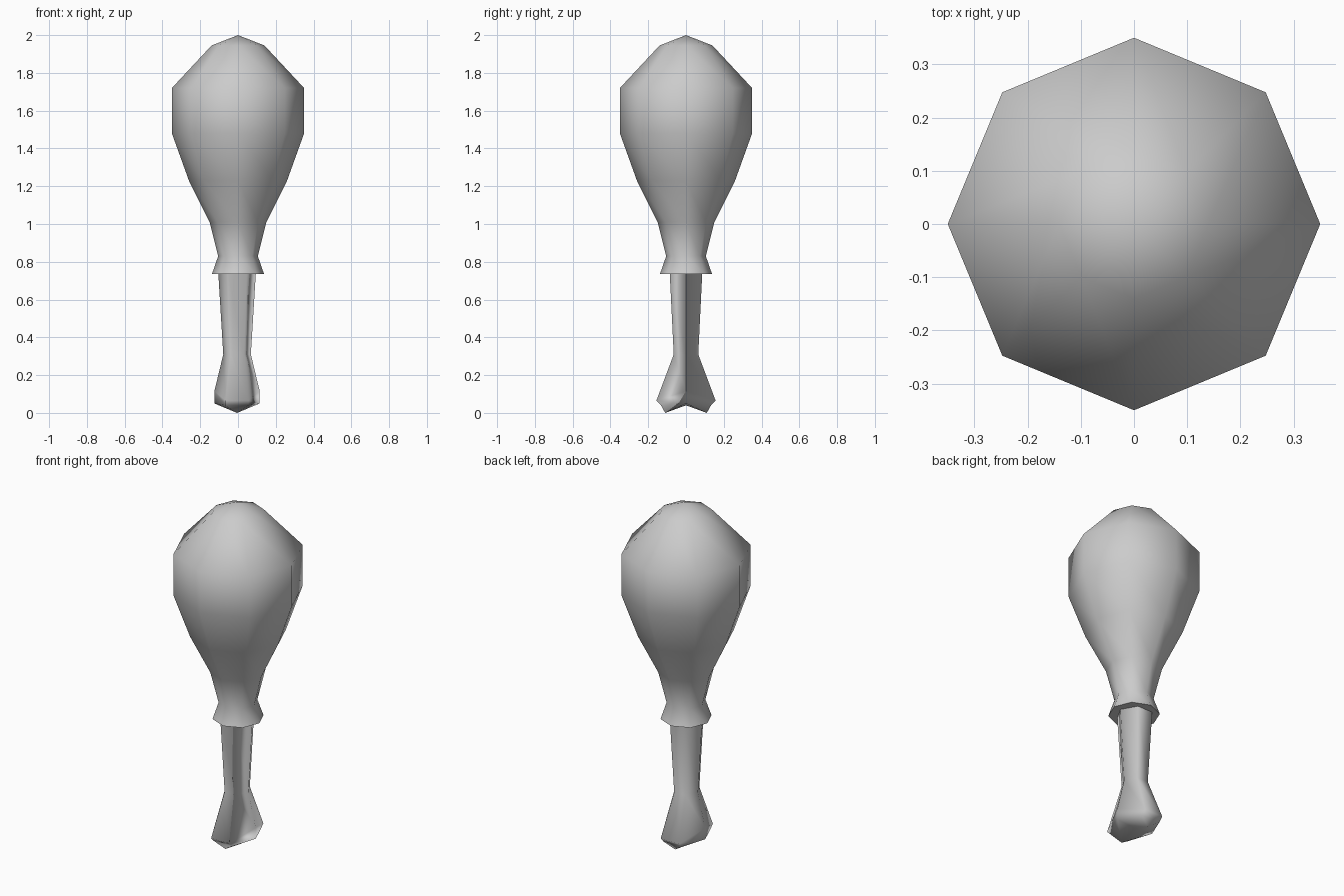
import bpy
import bmesh
from math import cos, sin, pi, radians

cube = bpy.data.objects.get("Cube")
if cube:
    bpy.data.objects.remove(cube, do_unlink=True)

grey = bpy.data.materials.new("plain_grey")
grey.use_nodes = True
COLOUR = (0.6, 0.6, 0.6, 1)
grey.diffuse_color = COLOUR
grey.node_tree.nodes["Principled BSDF"].inputs["Base Color"].default_value = COLOUR


def ring(bm, sides, rx, ry, z_axis, z_side=None, x=0.0):
    """Ring of vertices; those off the x axis may sit at their own height."""
    verts = []
    for i in range(sides):
        a = 2 * pi * i / sides
        off_axis = z_side is not None and abs(sin(a)) > 0.1
        z = z_side if off_axis else z_axis
        verts.append(bm.verts.new((x + rx * cos(a), ry * sin(a), z)))
    return verts


def bridge(bm, upper, lower):
    """Join two rings and return the side faces."""
    n = len(upper)
    return [bm.faces.new((upper[i], lower[i], lower[(i + 1) % n], upper[(i + 1) % n]))
            for i in range(n)]


def finish(bm, name, sharp=None):
    mesh = bpy.data.meshes.new(name)
    bm.to_mesh(mesh)
    bm.free()
    mesh.materials.append(grey)
    mesh.shade_smooth()
    if sharp:
        mesh.set_sharp_from_angle(angle=sharp)
    obj = bpy.data.objects.new(name, mesh)
    bpy.context.collection.objects.link(obj)
    return obj


# Meat: eight-sided lathe with a pointed crown and a flared collar
bm = bmesh.new()
profile = [(0.14, 1.945), (0.35, 1.72), (0.35, 1.48), (0.26, 1.23),
           (0.15, 1.01), (0.105, 0.83), (0.138, 0.735)]
rings = [ring(bm, 8, r, r, z) for r, z in profile]
crown = bm.verts.new((0, 0, 2))
for i in range(8):
    bm.faces.new((crown, rings[0][i], rings[0][(i + 1) % 8]))
for upper, lower in zip(rings, rings[1:]):
    bridge(bm, upper, lower)
bm.faces.new(rings[-1][::-1])
finish(bm, "meat", radians(80))

# Bone: six-sided shaft that widens into a two-lobed knuckle
SHIFT = -0.005
bm = bmesh.new()
shaft = [ring(bm, 6, 0.1, 0.1, 0.75, x=SHIFT),
         ring(bm, 6, 0.073, 0.075, 0.31, x=SHIFT),
         ring(bm, 6, 0.12, 0.181, 0.115, 0.065, x=SHIFT),
         ring(bm, 6, 0.12, 0.153, 0.05, 0.04, x=SHIFT)]
inverted = []
for upper, lower in zip(shaft, shaft[1:]):
    inverted.append(bridge(bm, upper, lower)[5])

# Knuckle underside: a low point on each lobe and a raised notch between
end = shaft[-1]
notch = bm.verts.new((SHIFT, 0, 0.04))
for side, start in ((1, 0), (-1, 3)):
    lobe = bm.verts.new((SHIFT, side * 0.11, 0))
    arc = [end[(start + i) % 6] for i in range(4)]
    for a, b in zip(arc, arc[1:]):
        bm.faces.new((lobe, b, a))
    bm.faces.new((lobe, arc[0], notch))
    bm.faces.new((lobe, notch, arc[3]))

# One side strip of the bone faces inward
bmesh.ops.reverse_faces(bm, faces=inverted)
finish(bm, "bone")
